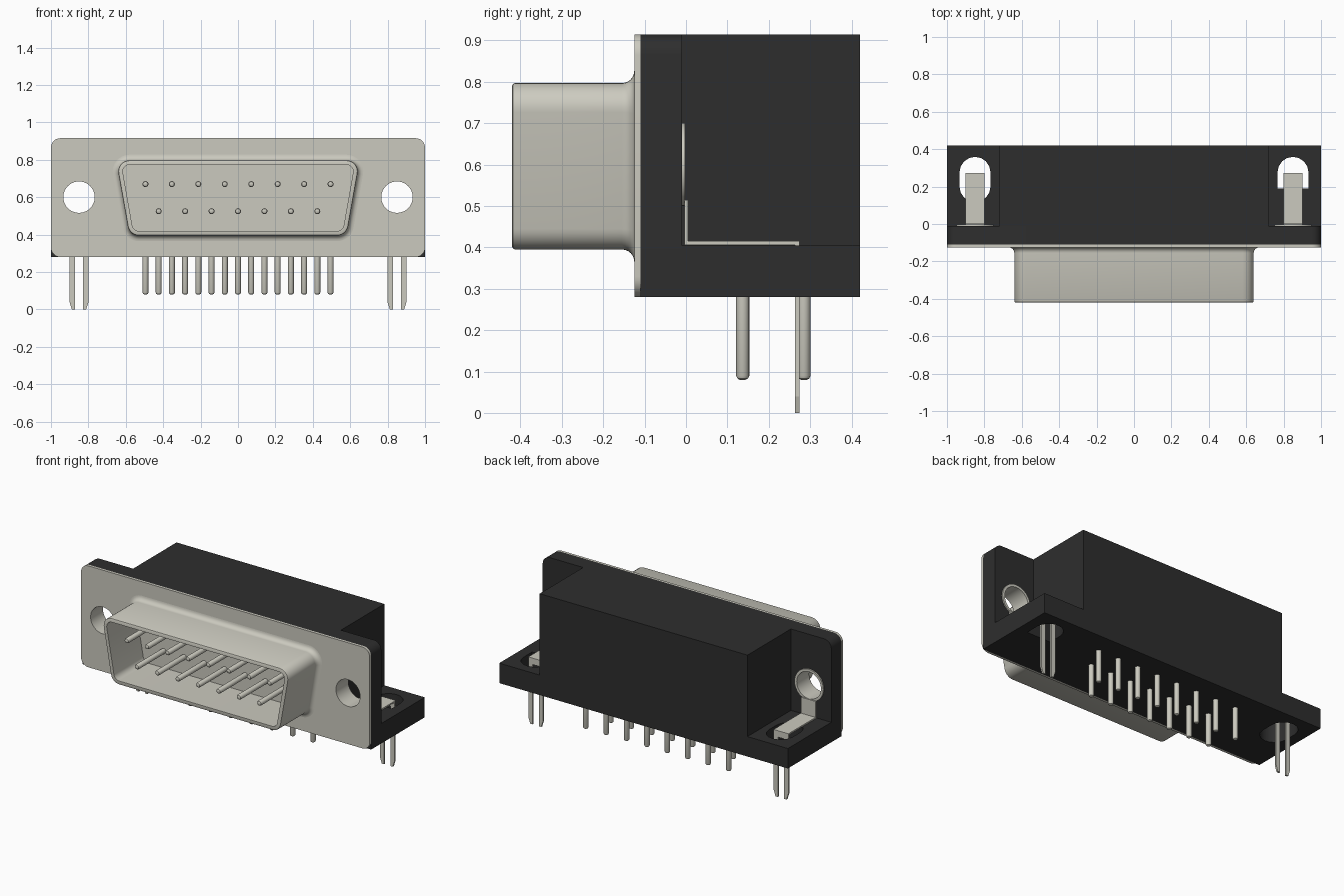
import bpy, bmesh
from math import sin, cos, radians, tau

if "Cube" in bpy.data.objects:
    bpy.data.objects.remove(bpy.data.objects["Cube"])


def material(name, rgb):
    m = bpy.data.materials.new(name)
    m.use_nodes = True
    m.diffuse_color = (*rgb, 1)
    bsdf = m.node_tree.nodes["Principled BSDF"]
    bsdf.inputs["Base Color"].default_value = (*rgb, 1)
    bsdf.inputs["Roughness"].default_value = 0.5
    return m


METAL = material("light grey metal", (0.60, 0.59, 0.52))
PLASTIC = material("black plastic", (0.027, 0.027, 0.027))


def finish(name, bm, mat, smooth=True):
    bmesh.ops.recalc_face_normals(bm, faces=bm.faces)
    mesh = bpy.data.meshes.new(name)
    bm.to_mesh(mesh)
    bm.free()
    mesh.materials.append(mat)
    ob = bpy.data.objects.new(name, mesh)
    bpy.context.collection.objects.link(ob)
    if smooth:
        smooth_shade(ob)
    return ob


def activate(ob):
    bpy.ops.object.select_all(action='DESELECT')
    ob.select_set(True)
    bpy.context.view_layer.objects.active = ob


def smooth_shade(ob):
    activate(ob)
    bpy.ops.object.shade_smooth_by_angle(angle=radians(35))


def loft(bm, rings, closed=False):
    """Skin a list of equal rings; cap both ends, or join the last to the first."""
    vs = [[bm.verts.new(p) for p in ring] for ring in rings]
    n = len(vs[0])
    pairs = list(zip(vs, vs[1:])) + ([(vs[-1], vs[0])] if closed else [])
    for a, b in pairs:
        for i in range(n):
            j = (i + 1) % n
            bm.faces.new((a[i], a[j], b[j], b[i]))
    if not closed:
        bm.faces.new(vs[0])
        bm.faces.new(vs[-1])


def at(points, t, axis):
    """Place a 2D outline at depth t: (x, z) for axis y, (x, y) for axis z."""
    return [(u, t, v) if axis == 'y' else (u, v, t) for u, v in points]


def prism(name, points, t0, t1, mat, axis='y', smooth=True):
    bm = bmesh.new()
    loft(bm, [at(points, t0, axis), at(points, t1, axis)])
    return finish(name, bm, mat, smooth)


def box(name, x, y, z, mat):
    pts = [(x[0], z[0]), (x[1], z[0]), (x[1], z[1]), (x[0], z[1])]
    return prism(name, pts, y[0], y[1], mat, smooth=False)


def arc(cx, cy, r, a0, a1, n=8):
    return [(cx + r * cos(radians(a0 + (a1 - a0) * i / n)),
             cy + r * sin(radians(a0 + (a1 - a0) * i / n))) for i in range(n + 1)]


def circle(cx, cy, r, n=40):
    return [(cx + r * cos(tau * i / n), cy + r * sin(tau * i / n)) for i in range(n)]


def cut(ob, cutter):
    mod = ob.modifiers.new("cut", 'BOOLEAN')
    mod.operation = 'DIFFERENCE'
    mod.solver = 'EXACT'
    mod.object = cutter
    activate(ob)
    bpy.ops.object.modifier_apply(modifier=mod.name)
    bpy.data.objects.remove(cutter)
    smooth_shade(ob)


HX, HZ = 0.85, 0.60               # mounting hole centre
Z0, Z1, R = 0.28, 0.915, 0.05     # body bottom, top, corner radius

# Front plate and plastic flange behind it
top_corners = arc(1 - R, Z1 - R, R, 0, 90) + arc(R - 1, Z1 - R, R, 90, 180)
low_corners = arc(R - 1, Z0 + R, R, 180, 270) + arc(1 - R, Z0 + R, R, 270, 360)
plate = prism("front_plate", top_corners + low_corners, -0.125, -0.11, METAL)
flange = prism("housing_flange", top_corners + [(-1, Z0), (1, Z0)], -0.11, -0.01, PLASTIC)
for s in (-1, 1):
    cut(plate, prism("cutter", circle(s * HX, HZ, 0.084), -0.2, 0.1, METAL))
    cut(flange, prism("cutter", circle(s * HX, HZ, 0.09), -0.2, 0.1, PLASTIC))

# Main housing block
box("housing_block", (-0.72, 0.72), (-0.01, 0.42), (Z0, Z1), PLASTIC)


# D-shaped shell: flared foot, rounded rim, inner wall and floor
def d_outline(y, d):
    r = 0.06 + d
    pts = (arc(0.58, 0.737, r, -10, 90) + arc(-0.58, 0.737, r, 90, 190) +
           arc(-0.53, 0.455, r, 190, 270) + arc(0.53, 0.455, r, 270, 350))
    return at(pts, y, 'y')


foot = [(-0.125 - 0.03 * (1 - cos(radians(a))), 0.03 * (1 - sin(radians(a))))
        for a in range(0, 91, 15)]
profile = foot + [(-0.414, 0), (-0.418, -0.002), (-0.42, -0.006),
                  (-0.42, -0.024), (-0.13, -0.024)]
bm = bmesh.new()
loft(bm, [d_outline(y, d) for y, d in profile])
finish("connector_shell", bm, METAL)


# Contact and solder pins with rounded ends
def pin_row(name, spots, t0, t1, axis, r=0.016):
    bm = bmesh.new()
    step = 1 if t1 > t0 else -1
    for u, v in spots:
        loft(bm, [at(circle(u, v, k * r, 16), t, axis) for t, k in
                  ((t0, 1), (t1 - step * 0.010, 1), (t1 - step * 0.003, 0.8), (t1, 0.45))])
    finish(name, bm, METAL)


PITCH = 0.1414
upper = [(i - 3.5) * PITCH for i in range(8)]
lower = [(i - 3) * PITCH for i in range(7)]
pin_row("upper_contact_pins", [(x, 0.67) for x in upper], -0.12, -0.40, 'y')
pin_row("lower_contact_pins", [(x, 0.525) for x in lower], -0.12, -0.40, 'y')
pin_row("rear_solder_pins", [(x, 0.285) for x in upper], 0.30, 0.08, 'z')
pin_row("front_solder_pins", [(x, 0.137) for x in lower], 0.30, 0.08, 'z')

for s, side in ((-1, "right"), (1, "left")):
    # Base ear with its slot; the slot on +x has a flat front end
    inner, outer = sorted((s * 0.72, s * 1.0))
    ear = box(side + "_base_ear", (inner, outer), (-0.01, 0.42), (Z0, 0.405), PLASTIC)
    cx = s * HX
    front_end = [(cx - 0.083, 0.19), (cx + 0.083, 0.19)] if s > 0 else arc(cx, 0.2, 0.083, 180, 360)
    slot = front_end + arc(cx, 0.276, 0.083, 0, 180)
    cut(ear, prism("cutter", slot, 0.2, 0.5, PLASTIC, 'z'))

    # Eyelet lining the mounting hole, with a collar at the back
    bm = bmesh.new()
    loft(bm, [at(circle(cx, HZ, r), y, 'y') for y, r in
              ((-0.112, 0.084), (-0.112, 0.0905), (-0.0099, 0.0905),
               (-0.0099, 0.1), (-0.002, 0.1), (-0.002, 0.084))], closed=True)
    finish(side + "_eyelet", bm, METAL)

    # Bent strap from the collar to the board lock
    sx = (cx - 0.051, cx + 0.051)
    box(side + "_strap_upright", sx, (-0.004, 0.005), (0.406, 0.515), METAL)
    box(side + "_strap_arm", sx, (0.005, 0.274), (0.406, 0.415), METAL)
    box(side + "_strap_bend", sx, (0.263, 0.274), (0.375, 0.406), METAL)

    # Two tapered board lock prongs
    for k, label in ((-1, "a"), (1, "b")):
        pts = [(cx + k * dx, z) for dx, z in
               ((0.022, 0.375), (0.051, 0.375), (0.051, 0.04), (0.038, 0), (0.022, 0))]
        prism(f"{side}_prong_{label}", pts, 0.263, 0.274, METAL, smooth=False)
